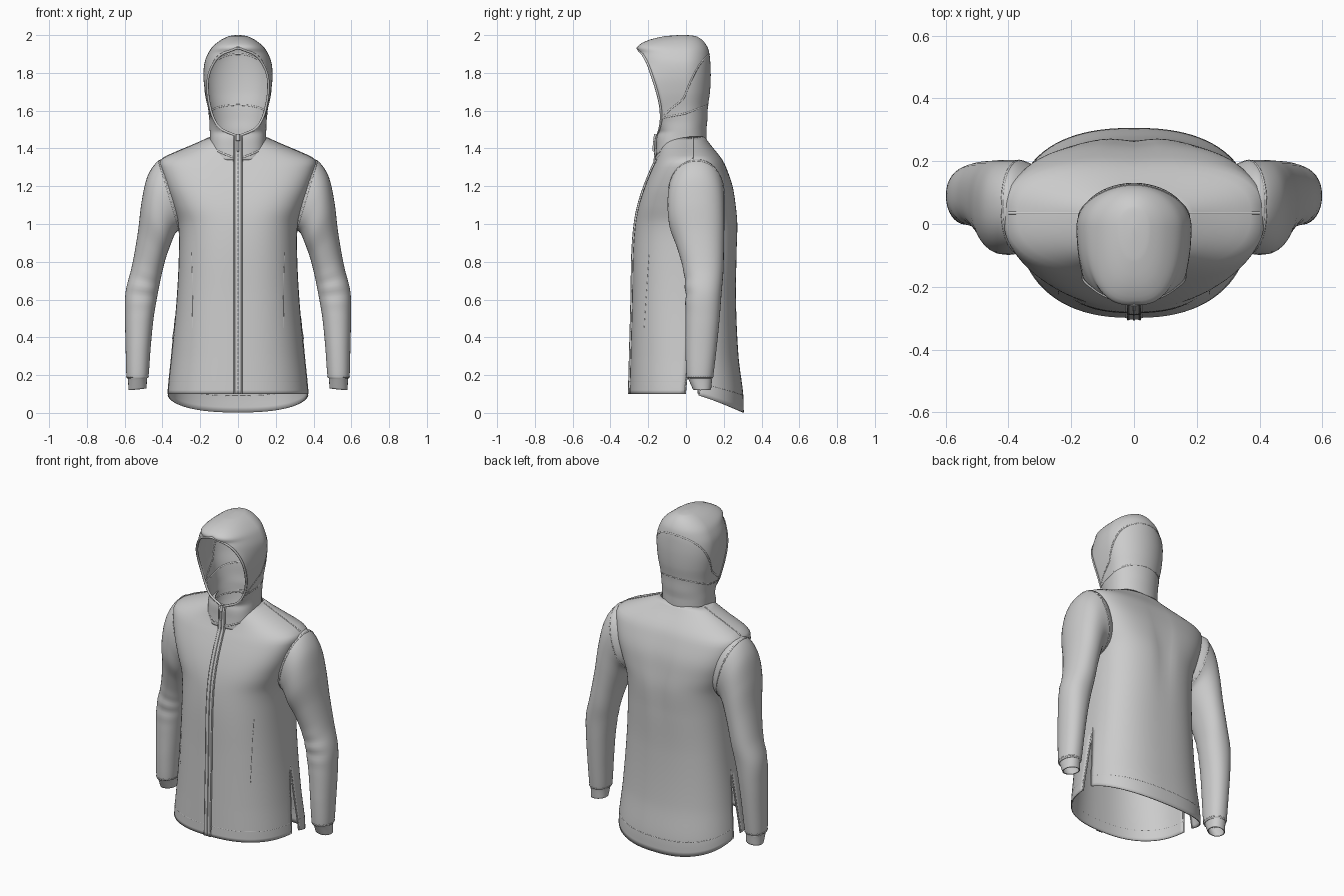
import bpy, bmesh, math
from math import sin, cos, pi

if "Cube" in bpy.data.objects:
    bpy.data.objects.remove(bpy.data.objects["Cube"], do_unlink=True)

grey = bpy.data.materials.new("grey fabric")
grey.use_nodes = True
colour = (0.6, 0.6, 0.6, 1)
grey.diffuse_color = colour
grey.node_tree.nodes["Principled BSDF"].inputs["Base Color"].default_value = colour

SIDE_Y = 0.035      # depth of the side and shoulder seams
HOOD_Y = -0.01      # depth of the hood's widest line

# height, half width, front depth, back depth, squareness
TORSO = [(0, .37, -.298, .303, 2.4), (.1, .37, -.296, .30, 2.4), (.3, .35, -.291, .275, 2.4),
         (.6, .322, -.283, .262, 2.5), (.85, .31, -.278, .268, 2.5), (1, .315, -.266, .272, 2.6),
         (1.1, .345, -.247, .262, 2.9), (1.2, .38, -.215, .245, 3.1), (1.3, .408, -.174, .21, 3),
         (1.34, .405, -.155, .19, 2.7), (1.38, .325, -.14, .16, 2.4), (1.42, .23, -.13, .127, 2.2),
         (1.46, .142, -.12, .098, 2)]

# height, half width, front edge depth, back depth, half width of the face opening, squareness
HOOD = [(1.34, .14, -.16, .09, 0, 3), (1.40, .145, -.155, .1, 0, 3), (1.46, .145, -.152, .105, 0, 2.8),
        (1.5, .147, -.14, .105, .085, 2.4), (1.55, .149, -.132, .11, .125, 2), (1.62, .157, -.135, .113, .148, 2),
        (1.7, .172, -.153, .124, .16, 2), (1.78, .18, -.178, .128, .157, 2.1), (1.85, .175, -.203, .126, .13, 2.4),
        (1.9, .157, -.23, .121, .085, 2.6), (1.935, .134, -.255, .111, 0, 2.8), (1.97, .092, -.2, .086, 0, 2.6),
        (1.99, .052, -.12, .056, 0, 2.2), (1.995, .03, -.07, .03, 0, 2), (1.998, 0, -.02, -.01, 0, 2)]

# ring number, inner x, inner z, outer x, outer z, front depth, back depth
SLEEVE = [(-1, .27, .99, .36, 1.33, -.075, .18), (0, .31, .97, .416, 1.335, -.09, .2),
          (1, .335, .95, .475, 1.255, -.095, .2), (2, .36, .89, .507, 1.12, -.085, .2),
          (3, .385, .82, .528, .95, -.045, .198), (4, .41, .72, .558, .78, -.01, .195),
          (5, .43, .62, .592, .64, 0, .185), (6, .45, .5, .595, .5, 0, .175),
          (7, .465, .35, .592, .35, 0, .16), (8, .476, .2, .588, .2, .005, .142),
          (9, .484, .185, .58, .18, .014, .136), (10, .487, .13, .577, .12, .04, .13)]


def sample(table, key):
    """Smoothly interpolate the rows of a table by their first column."""
    last = len(table) - 1
    key = min(max(key, table[0][0]), table[last][0])
    i = 0
    while i < last - 1 and table[i + 1][0] < key:
        i += 1
    a, b = table[i], table[i + 1]
    before, after = table[max(i - 1, 0)], table[min(i + 2, last)]
    span = b[0] - a[0]
    s = (key - a[0]) / span
    values = []
    for c in range(1, len(a)):
        ma = (b[c] - before[c]) / (b[0] - before[0]) * span
        mb = (after[c] - a[c]) / (after[0] - a[0]) * span
        flat = (b[c] - a[c]) == 0
        ma, mb = (0, 0) if flat else (ma, mb)
        values.append(a[c] * (1 + 2 * s) * (1 - s) ** 2 + ma * s * (1 - s) ** 2
                      + b[c] * s * s * (3 - 2 * s) + mb * s * s * (s - 1))
    return values


def power(value, exponent):
    return math.copysign(abs(value) ** exponent, value)


def spread(start, end, count):
    return [start + (end - start) * i / count for i in range(count + 1)]


def torso_point(z, angle):
    w, front, back, n = sample(TORSO, z)
    c, s = power(cos(angle), 2 / n), power(sin(angle), 2 / n)
    x = w * c
    y = SIDE_Y + s * (back - SIDE_Y if s > 0 else SIDE_Y - front)
    # shallow hollow along the spine
    if s > 0:
        y -= 0.012 * math.exp(-(x / 0.05) ** 2) * math.exp(-((z - 1.05) / 0.25) ** 2)
    return (x, y, z)


def hood_point(z, v):
    w, front, back, opening, n = sample(HOOD, z)
    w = max(w, 0.0001)
    gap = math.acos(min(max(opening, 0) / w, 0.97) ** (n / 2))
    angle = -gap + v * (pi + 2 * gap)
    c, s = cos(angle), sin(angle)
    if s > 0:
        return (w * c, HOOD_Y + s * (back - HOOD_Y), z)
    s = power(s / sin(gap), 2 / n)
    return (w * power(c, 2 / n), HOOD_Y + s * (HOOD_Y - front), z)


def sleeve_point(u, angle, side):
    xi, zi, xo, zo, front, back = sample(SLEEVE, u)
    c, s = power(cos(angle), 0.92), power(sin(angle), 0.92)
    # soft creases on the inside of the elbow
    crease = 0.003 * sin(u * 9) * math.exp(-((u - 4.8) / 0.7) ** 2) * max(0, -s)
    k = (1 + c) / 2
    y = (front + back) / 2 + s * (back - front) / 2 + crease
    return (side * (xi + (xo - xi) * k), y, zi + (zo - zi) * k)


def finish(obj):
    obj.data.materials.append(grey)
    bpy.ops.object.select_all(action='DESELECT')
    obj.select_set(True)
    bpy.context.view_layer.objects.active = obj
    bpy.ops.object.shade_smooth_by_angle(angle=math.radians(50))


def loft(name, grids, thickness=0.006):
    """Skin one or more grids of points into a single cloth shell."""
    bm = bmesh.new()
    for grid in grids:
        rows = [[bm.verts.new(p) for p in row] for row in grid]
        for r0, r1 in zip(rows, rows[1:]):
            for i in range(len(r0) - 1):
                bm.faces.new((r0[i], r0[i + 1], r1[i + 1], r1[i]))
    bmesh.ops.remove_doubles(bm, verts=bm.verts, dist=0.0005)
    bmesh.ops.recalc_face_normals(bm, faces=bm.faces)
    mesh = bpy.data.meshes.new(name)
    bm.to_mesh(mesh)
    bm.free()
    obj = bpy.data.objects.new(name, mesh)
    bpy.context.collection.objects.link(obj)
    finish(obj)
    shell = obj.modifiers.new("cloth", 'SOLIDIFY')
    shell.thickness = thickness
    shell.offset = 0


def piping(name, points, radius=0.0055, closed=False):
    """Round cord along a path, used for seams and zip details."""
    curve = bpy.data.curves.new(name, 'CURVE')
    curve.dimensions = '3D'
    curve.bevel_depth = radius
    curve.bevel_resolution = 1
    curve.use_fill_caps = True
    spline = curve.splines.new('POLY')
    spline.points.add(len(points) - 1)
    for target, p in zip(spline.points, points):
        target.co = (*p, 1)
    spline.use_cyclic_u = closed
    curve.materials.append(grey)
    obj = bpy.data.objects.new(name, curve)
    bpy.context.collection.objects.link(obj)


# Body: front and back panels that part at the side vents, with a dropped back hem
heights = spread(0.1, 1.46, 68)


def vent(z):
    return 0.08 * max(0, 1 - (z - 0.1) / 0.38)


def panel_row(z, start, drop):
    row = []
    for f in spread(0, 1, 40):
        angle = start + vent(z) + f * (pi - 2 * vent(z))
        fall = max(0, sin(angle)) * max(0, 1 - (z - 0.1) / 0.25) if drop else 0
        row.append(torso_point(z - 0.098 * fall, angle))
    return row


front_panel = [panel_row(z, pi, False) for z in heights]
back_panel = [panel_row(z, 0, True) for z in heights]
loft("body", [front_panel, back_panel])
piping("front_hem_seam", panel_row(0.165, pi, False), 0.004)
piping("back_hem_seam", panel_row(0.165, 0, True), 0.004)

# Collar and hood
hood_heights = spread(1.34, 1.99, 78) + spread(1.99, 1.998, 6)[1:]
hood_grid = [[hood_point(z, v) for v in spread(0, 1, 64)] for z in hood_heights]
loft("hood", [hood_grid])
rim = [hood_point(z, 0) for z in spread(1.465, 1.93, 40)]
piping("hood_rim", rim + [(-x, y, z) for x, y, z in reversed(rim)], 0.007, True)
piping("hood_neck_seam", [hood_point(1.56 + 0.07 * sin(pi * v), v) for v in spread(0, 1, 40)])
piping("hood_cross_seam", [hood_point(1.54 + 0.36 * sin(pi * v) ** 0.8, v) for v in spread(0, 1, 60)])
piping("collar_seam", [hood_point(1.345 + 0.1 * sin(pi * v) ** 0.8, v) for v in spread(0, 1, 40)])

# Sleeves with cuffs, shoulder seams, vents and pocket seams
turn = spread(0, 2 * pi, 36)
for side, label in ((1, "left"), (-1, "right")):
    rings = [[sleeve_point(u, a, side) for a in turn] for u in spread(-1, 10, 88)]
    loft(label + "_sleeve", [rings])
    for seam, u in (("armhole", 0.05), ("cuff", 8.1)):
        piping(label + "_" + seam + "_seam", [sleeve_point(u, a, side) for a in turn[:-1]], 0.005, True)
    shoulder = [torso_point(z, 0) for z in spread(1.345, 1.455, 10)]
    piping(label + "_shoulder_seam", [(side * x, y, z) for x, y, z in shoulder])
    for part, sign in (("front", -1), ("back", 1)):
        edge = [torso_point(z, sign * vent(z)) for z in spread(0.1, 0.5, 12)]
        piping(label + "_" + part + "_vent_edge", [(side * x, y, z) for x, y, z in edge], 0.005)
    x, y, z = torso_point(0.44, 0)
    piping(label + "_vent_pull", [(side * x, y, z), (side * (x + 0.008), y, z - 0.05)], 0.006)
    pocket = [torso_point(z, -0.75 - 0.3 * (0.8 - z)) for z in spread(0.45, 0.85, 14)]
    piping(label + "_pocket_seam", [(side * x, y, z) for x, y, z in pocket], 0.004)


# Front zip: raised placket, teeth cord, edge cords and slider
def zip_depth(z):
    body = sample(TORSO, z)[1]
    return min(body, sample(HOOD, z)[1]) if z > 1.34 else body


zip_heights = spread(0.1, 1.465, 60)
profile = ((-.026, .002), (-.02, -.008), (-.006, -.007), (.006, -.007), (.02, -.008), (.026, .002))
placket = [[(x, zip_depth(z) + y, z) for x, y in profile] for z in zip_heights]
loft("zip_placket", [placket], 0.003)
piping("zip_teeth", [(0, zip_depth(z) - 0.008, z) for z in zip_heights], 0.004)
for side, label in ((1, "left"), (-1, "right")):
    piping(label + "_zip_edge", [(side * 0.019, zip_depth(z) - 0.008, z) for z in zip_heights], 0.003)
piping("zip_slider", [(0, zip_depth(z) - 0.012, z) for z in (1.44, 1.475)], 0.01)
piping("zip_pull", [(0, zip_depth(z) - 0.016, z) for z in (1.385, 1.44)], 0.006)
